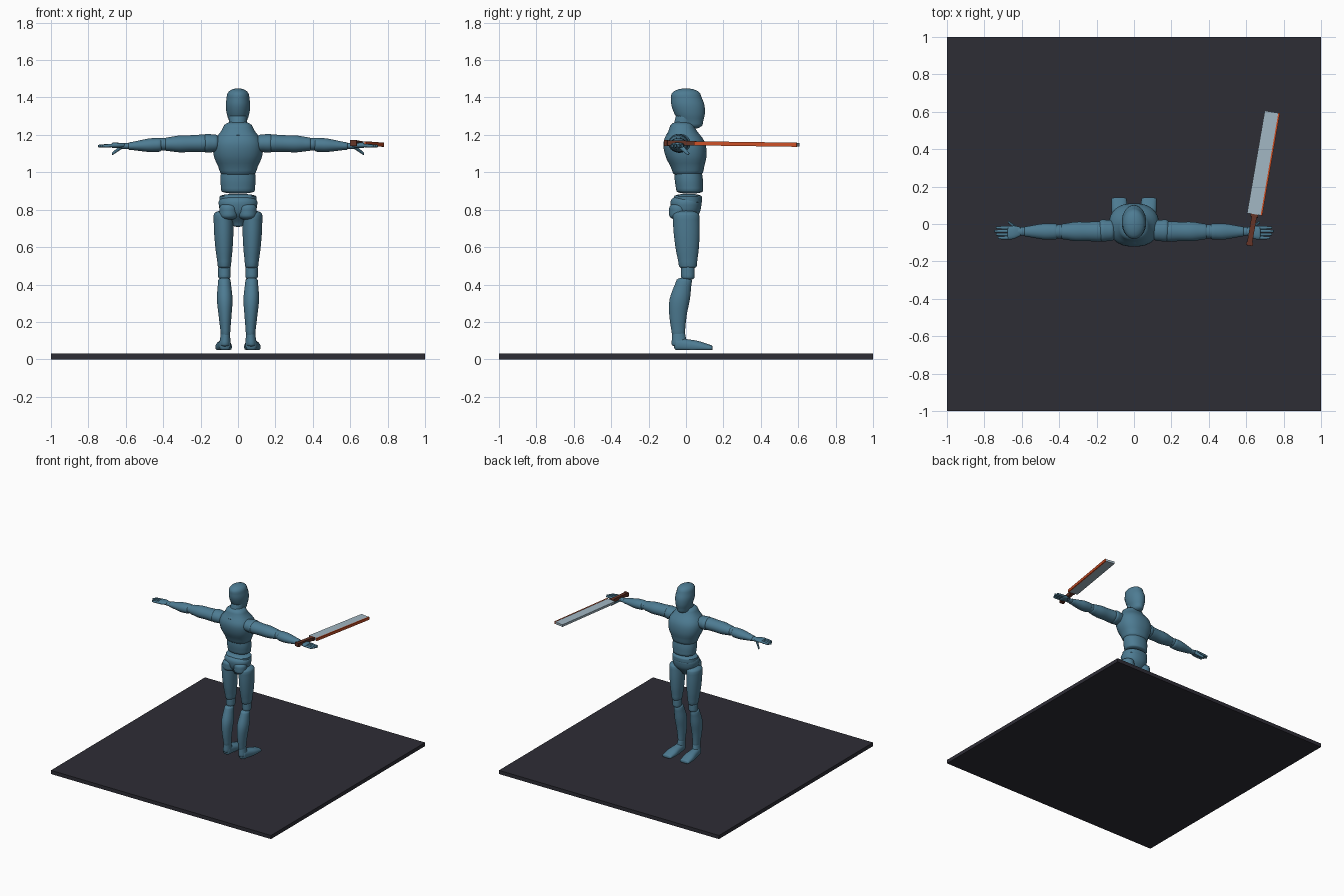
import bpy, bmesh
from math import sin, cos, pi, radians
from mathutils import Matrix, Vector

default_cube = bpy.data.objects.get("Cube")
if default_cube:
    bpy.data.objects.remove(default_cube)


def material(name, red, green, blue):
    mat = bpy.data.materials.new(name)
    mat.use_nodes = True
    colour = (red, green, blue, 1)
    mat.diffuse_color = colour
    mat.node_tree.nodes["Principled BSDF"].inputs["Base Color"].default_value = colour
    return mat


SKIN = material("dusty blue", .075, .2, .29)
SLATE = material("dark slate", .027, .026, .036)
STEEL = material("pale steel", .36, .47, .54)
ORANGE = material("burnt orange", .6, .08, .02)
BROWN = material("dark brown", .13, .035, .02)


def finish(bm, name, mat):
    bmesh.ops.recalc_face_normals(bm, faces=bm.faces)
    mesh = bpy.data.meshes.new(name)
    bm.to_mesh(mesh)
    bm.free()
    mesh.materials.append(mat)
    obj = bpy.data.objects.new(name, mesh)
    bpy.context.collection.objects.link(obj)
    return obj


def smooth_value(values, t):
    """Catmull-Rom value at t along evenly spaced values."""
    last = len(values) - 1
    i = min(int(t * last), last - 1)
    u = t * last - i
    a, b, c, d = (values[min(max(k, 0), last)] for k in (i - 1, i, i + 1, i + 2))
    slope_b, slope_c = (c - a) / 2, (d - b) / 2
    ease = u * u * (3 - 2 * u)
    return b + (c - b) * ease + u * (1 - u) * (slope_b * (1 - u) - slope_c * u)


def segment(name, start, end, radii, flat=1, end_flat=None, cap=.5, bow=0,
            side=1, power=1, sides=24, floor=0):
    """Rounded body part from start to end; flat is its depth over its width."""
    start, end = Vector(start), Vector(end)
    along = end - start
    axis = max(range(3), key=lambda k: abs(along[k]))
    wide, deep = (k for k in range(3) if k != axis)
    direction = Vector([along[k] if k == axis else 0 for k in range(3)]).normalized()
    end_flat = end_flat or flat

    # Each ring is a centre, a width and a depth; both ends close in a dome
    rings = []
    steps = 4 * (len(radii) - 1)
    for k in range(steps + 1):
        t = k / steps
        centre = start + along * t + Vector((0, bow * sin(pi * t), 0))
        radius = smooth_value(radii, t)
        rings.append((centre, radius, radius * (flat + (end_flat - flat) * t)))

    def dome(ring, sign):
        centre, width, depth = ring
        bulge = direction * sign * cap * min(width, depth)
        angles = [radians(a) for a in (20, 40, 60, 80)]
        return [(centre + bulge * sin(a), width * cos(a), depth * cos(a)) for a in angles]
    rings = dome(rings[0], -1)[::-1] + rings + dome(rings[-1], 1)

    def squarish(value):
        return abs(value) ** power * (1 if value > 0 else -1)
    bm = bmesh.new()
    loops = []
    for centre, width, depth in rings:
        loop = []
        for k in range(sides):
            angle = 2 * pi * (k + .5) / sides
            point = centre.copy()
            point[wide] += width * squarish(cos(angle))
            point[deep] += depth * squarish(sin(angle))
            loop.append(bm.verts.new((point.x * side, point.y, max(point.z, floor))))
        loops.append(loop)
    for low, high in zip(loops, loops[1:]):
        for k in range(sides):
            bm.faces.new((low[k - 1], low[k], high[k], high[k - 1]))
    bm.faces.new(loops[0])
    bm.faces.new(loops[-1])
    obj = finish(bm, name, SKIN)
    bpy.ops.object.select_all(action="DESELECT")
    obj.select_set(True)
    bpy.context.view_layer.objects.active = obj
    bpy.ops.object.shade_smooth_by_angle(angle=radians(45))


def box(name, centre, size, mat, place=Matrix()):
    bm = bmesh.new()
    shape = Matrix.Translation(centre) @ Matrix.Diagonal((*size, 1))
    bmesh.ops.create_cube(bm, size=1, matrix=place @ shape)
    finish(bm, name, mat)


# Ground slab
box("ground_slab", (0, 0, .015), (2, 2, .03), SLATE)

# Head, neck and trunk
segment("head", (0, .03, 1.26), (0, 0, 1.41), (.045, .06, .066, .06), flat=1.35, cap=.65)
segment("neck", (0, -.03, 1.2), (0, 0, 1.3), (.07, .05, .05), flat=1.1)
segment("chest", (0, .01, 1.01), (0, -.02, 1.24), (.1, .13, .13, .08), flat=.85, power=.85)
segment("abdomen", (0, .02, .9), (0, .01, 1.02), (.09, .095, .09), flat=.8, cap=.2, power=.9)
segment("waist", (0, .01, .84), (0, .01, .87), (.1, .1), flat=.75, cap=.2, power=.9)
segment("pelvis", (0, 0, .72), (0, 0, .84), (.03, .09, .105), flat=.8, power=.9)

for label, side in (("left", 1), ("right", -1)):
    def limb(part, *shape, **options):
        segment(f"{label}_{part}", *shape, side=side, **options)

    # Leg
    limb("buttock", (.05, -.04, .77), (.05, -.04, .81), (.05, .05))
    limb("thigh", (.073, .01, .5), (.078, 0, .77), (.036, .046, .052, .053), flat=1.35)
    limb("knee", (.073, .01, .44), (.073, .01, .49), (.033, .033), flat=1.1)
    limb("calf", (.073, -.01, .42), (.067, -.04, .13), (.034, .042, .034, .025),
         flat=1.25, end_flat=1.4, bow=-.015)
    limb("ankle", (.067, -.04, .14), (.07, -.035, .08), (.025, .03), flat=1.4)
    limb("foot", (.07, -.05, .08), (.08, .135, .06), (.03, .036, .044, .04),
         flat=1.2, end_flat=.4, power=.85, floor=.05)

    # Arm
    limb("shoulder", (.12, -.035, 1.155), (.17, -.035, 1.155), (.055, .06), flat=.85)
    limb("upper_arm", (.18, -.04, 1.155), (.38, -.04, 1.15), (.055, .052, .052, .042), flat=.87)
    limb("elbow", (.37, -.04, 1.15), (.42, -.04, 1.15), (.037, .037), flat=.9)
    limb("forearm", (.42, -.04, 1.147), (.58, -.04, 1.14), (.043, .044, .036, .027),
         flat=.87, end_flat=.75)
    limb("wrist", (.58, -.04, 1.14), (.62, -.04, 1.14), (.023, .023), flat=.7)
    limb("palm", (.61, -.04, 1.144), (.67, -.048, 1.144), (.025, .035, .036), flat=.4, power=.85)

    # Fingers fan across the palm, the middle one longest
    for i, finger in enumerate(("index", "middle", "ring", "little")):
        y = -.02 - .018 * i
        limb(finger + "_finger", (.66, y, 1.144), (.745 - .01 * abs(i - 1), y, 1.14),
             (.009, .009, .007), sides=10)
    limb("thumb", (.62, -.03, 1.14), (.67, .01, 1.1), (.014, .011, .008), sides=10)

# Sword, built along its own y axis and then placed in the hand
place = (Matrix.Translation((.692, .325, 1.151))
         @ Matrix.Rotation(radians(-9.8), 4, "Z") @ Matrix.Rotation(radians(-.8), 4, "X"))
box("sword_blade", (-.004, 0, 0), (.074, .556, .018), STEEL, place)
box("sword_cutting_edge", (.037, 0, 0), (.009, .556, .022), ORANGE, place)
box("sword_collar", (0, -.285, 0), (.04, .016, .026), BROWN, place)
box("sword_grip", (0, -.36, 0), (.028, .15, .026), BROWN, place)
box("sword_pommel", (0, -.438, 0), (.036, .018, .032), BROWN, place)
